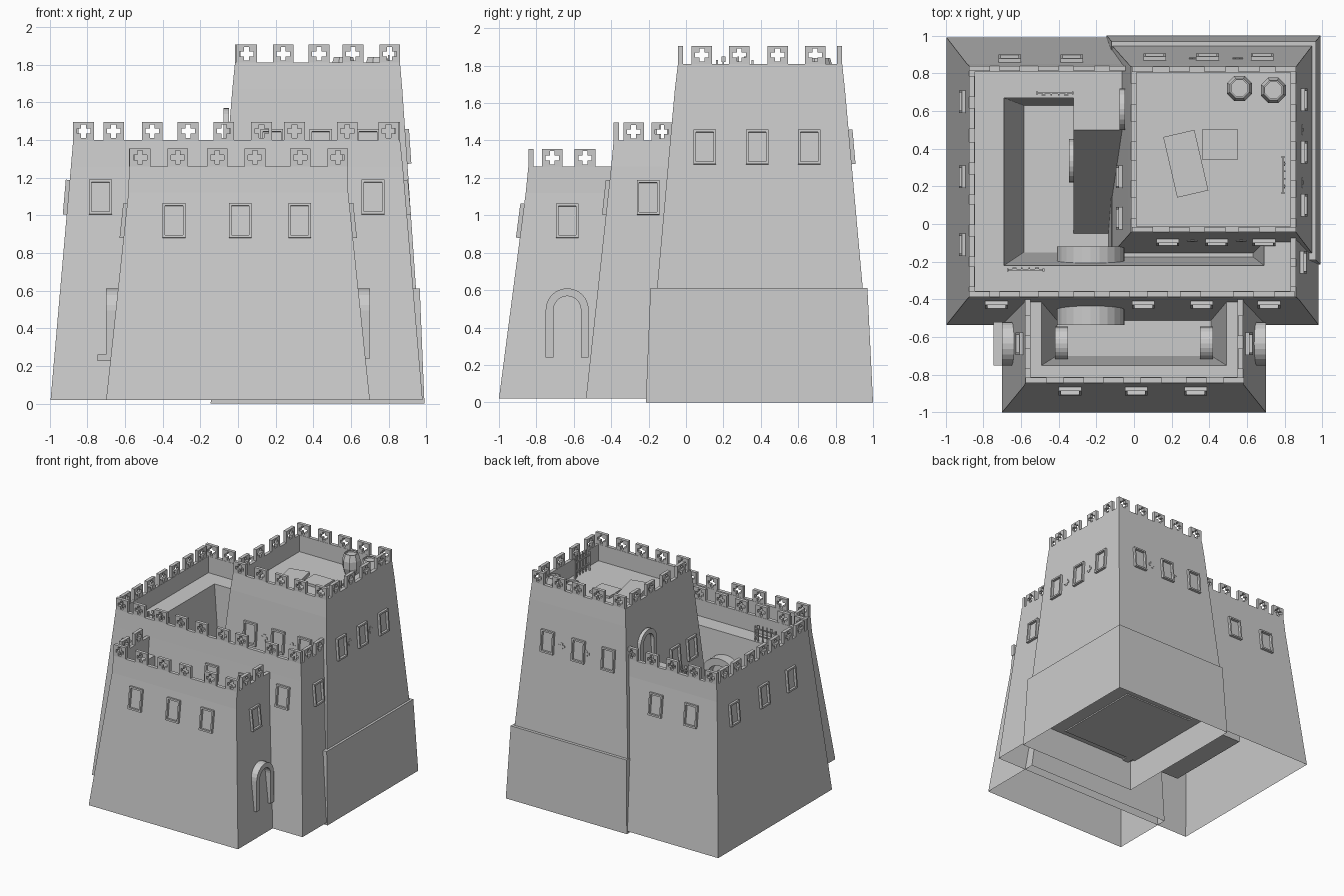
import bpy, bmesh, math
from mathutils import Matrix, Vector

if "Cube" in bpy.data.objects:
    bpy.data.objects.remove(bpy.data.objects["Cube"])


def link(name, mesh, mat=None):
    ob = bpy.data.objects.new(name, mesh)
    bpy.context.collection.objects.link(ob)
    if mat is not None:
        ob.matrix_world = mat
    return ob


def loft(name, rings, cap=True, cap_start=False):
    """Skin a stack of equal-length point rings."""
    bm = bmesh.new()
    vs = [[bm.verts.new(p) for p in r] for r in rings]
    n = len(rings[0])
    for a, b in zip(vs, vs[1:]):
        for i in range(n):
            j = (i + 1) % n
            bm.faces.new((a[i], a[j], b[j], b[i]))
    if cap:
        bm.faces.new(vs[-1])
    if cap_start:
        bm.faces.new(vs[0][::-1])
    me = bpy.data.meshes.new(name)
    bm.to_mesh(me)
    bm.free()
    return link(name, me)


def rect(z, x0, x1, y0, y1):
    return [(x0, y0, z), (x1, y0, z), (x1, y1, z), (x0, y1, z)]


def box(name, x0, x1, y0, y1, z0, z1):
    return loft(name, [rect(z0, x0, x1, y0, y1), rect(z1, x0, x1, y0, y1)], True, True)


def plate(name, outlines, depth):
    """Flat outline (inner outlines become holes) extruded along local z."""
    cu = bpy.data.curves.new(name, 'CURVE')
    cu.dimensions, cu.fill_mode, cu.extrude = '2D', 'BOTH', depth / 2
    for pts in outlines:
        sp = cu.splines.new('POLY')
        sp.points.add(len(pts) - 1)
        for p, (x, y) in zip(sp.points, pts):
            p.co = (x, y, 0, 1)
        sp.use_cyclic_u = True
    ob = link(name, cu)
    dg = bpy.context.evaluated_depsgraph_get()
    me = bpy.data.meshes.new_from_object(ob.evaluated_get(dg))
    bpy.data.objects.remove(ob)
    me.shade_flat()
    return me


def quad(w, h, cy=0):
    return [(-w/2, cy-h/2), (w/2, cy-h/2), (w/2, cy+h/2), (-w/2, cy+h/2)]


def cross(r, t, cy=0):
    return [(x, y + cy) for x, y in ((-t, -r), (t, -r), (t, -t), (r, -t), (r, t), (t, t),
                                     (t, r), (-t, r), (-t, t), (-r, t), (-r, -t), (-t, -t))]


# side: horizontal axis, outward normal, index into (x0, x1, y0, y1)
SIDES = {'front': ((1, 0, 0), (0, -1, 0), 2), 'right': ((0, 1, 0), (1, 0, 0), 1),
         'back': ((-1, 0, 0), (0, 1, 0), 3), 'left': ((0, -1, 0), (-1, 0, 0), 0)}


def place(name, mesh, side, u, wall, z, out=0.0, slope=0.0):
    """Put a plate on a wall: u along the wall, wall = plane coordinate."""
    ux, n, _ = SIDES[side]
    ux, n = Vector(ux), Vector(n)
    up = (Vector((0, 0, 1)) - n * slope).normalized()
    nn = ux.cross(up)
    pos = Vector((0, wall, z)) if n.y else Vector((wall, 0, z))
    pos += Vector((abs(ux.x), abs(ux.y), 0)) * u + nn * out
    m = Matrix((ux, up, nn)).transposed().to_4x4()
    m.translation = pos
    return link(name, mesh, m)


def on_wall(name, mesh, body, side, us, z, out):
    (z0, *r0), (z1, *r1) = body
    i = SIDES[side][2]
    a, b = r0[i], r1[i]
    w = a + (b - a) * (z - z0) / (z1 - z0)
    for u in us:
        place(name, mesh, side, u, w, z, out, abs(b - a) / (z1 - z0))


# Tapered bodies: outer wall, parapet, walkway and inner pit (open below)
keep = [(.02, -.995, .98, -.535, .99), (1.26, -.887, .875, -.40, .85)]
gate = [(.02, -.70, .70, -1, -.45), (1.12, -.582, .585, -.857, -.40)]
tower = [(.61, -.115, .945, -.155, .945), (1.67, -.03, .872, -.06, .85)]
keep_top = (-.875, .86, -.387, .84)
gate_top = (-.578, .58, -.843, -.395)
tower_top = (-.016, .86, -.043, .835)
loft("keep_walls", [rect(*k) for k in keep] + [
    rect(1.40, *keep_top), rect(1.40, -.845, .83, -.357, .81), rect(1.26, -.845, .83, -.357, .81),
    rect(1.26, -.69, .69, -.22, .67), rect(.24, -.585, .60, -.15, .63)])
loft("gatehouse_walls", [rect(*k) for k in gate] + [
    rect(1.26, *gate_top), rect(1.26, -.55, .55, -.813, -.40), rect(1.12, -.55, .55, -.813, -.40),
    rect(1.12, -.49, .49, -.75, -.40), rect(.24, -.41, .41, -.70, -.42)])
loft("tower_walls", [rect(*k) for k in tower] + [
    rect(1.81, *tower_top), rect(1.81, .012, .83, -.013, .805), rect(1.67, .012, .83, -.013, .805)])
loft("tower_plinth", [rect(0, -.145, .99, -.215, 1), rect(.61, -.12, .965, -.19, .97),
                      rect(.61, -.105, .93, -.15, .93)], cap=False)
loft("tower_underside", [rect(.25, -.13, .975, -.2, .98)])

# Crenellation with cross openings
merlon = plate("merlon", [quad(.11, .097, .047), cross(.036, .013, .047)], .028)
keep_x = [-.82, -.66, -.455, -.265, -.075, .125, .30, .58, .80]
gate_x = [-.52, -.32, -.11, .09, .33, .53]
tower_x = [.045, .24, .43, .61, .805]
tower_y = [.085, .285, .49, .69]
rows = [
    (keep_top, 1.40, dict(front=keep_x, back=keep_x[:5], right=[-.28, -.13],
                          left=[-.28, -.12, .05, .21, .38, .56, .73])),
    (gate_top, 1.26, dict(front=gate_x, left=[-.715, -.54], right=[-.715, -.54])),
    (tower_top, 1.81, dict(front=tower_x, back=tower_x, left=tower_y, right=tower_y))]
for top, z, sides in rows:
    for side, us in sides.items():
        for u in us:
            place("merlon", merlon, side, u, top[SIDES[side][2]], z, -.014)

# Window frames and small cross loopholes
frame = plate("window_frame", [quad(.12, .185), quad(.094, .157)], .032)
loop = plate("cross_loophole", [cross(.028, .01)], .006)
for body, z, sides in (
        (keep, 1.095, dict(front=[-.73, .05, .36, .717], right=[-.203], left=[.65, .25, -.11], back=[-.66, -.33])),
        (gate, .97, dict(front=[-.34, .012, .327], left=[-.635], right=[-.635])),
        (tower, 1.365, dict(front=[.18, .44, .69], right=[.1, .38, .66], back=[.11, .39, .68])),
        (tower, 1.19, dict(left=[.25, .03]))):
    for side, us in sides.items():
        on_wall("window_frame", frame, body, side, us, z, .005)
for side, us in dict(right=[.22, .50], front=[.31, .57], back=[.32, .55]).items():
    on_wall("cross_loophole", loop, tower, side, us, 1.36, .001)


# Door arches
def arch(name, side, u, wall, z, w, h, t, depth):
    pts = []
    for r, ks in ((w/2, range(13)), (w/2 - t, range(12, -1, -1))):
        arc = [(r * math.cos(math.pi * k / 12), h - w/2 + r * math.sin(math.pi * k / 12)) for k in ks]
        s = 1 if ks[0] == 0 else -1
        pts += [(s * r, 0)] + arc + [(-s * r, 0)]
    place(name, plate(name, [pts], depth), side, u, wall, z, -depth/2)


arch("gate_door_left", 'left', -.635, -.70, .24, .23, .37, .042, .10)
arch("gate_door_right", 'right', -.635, .70, .24, .23, .37, .042, .10)
box("gate_door_step", -.745, -.66, -.75, -.52, .225, .26)
arch("gate_inner_arch_left", 'right', -.635, -.35, .24, .18, .34, .035, .07)
arch("gate_inner_arch_right", 'left', -.635, .35, .24, .18, .34, .035, .07)
arch("courtyard_arch", 'back', -.23, -.12, .24, .36, .84, .06, .10)
arch("gatehouse_arch", 'front', -.23, -.535, .24, .36, .70, .06, .11)
arch("tower_door_arch", 'left', .61, -.078, 1.26, .22, .31, .04, .03)
arch("ramp_arch", 'left', .335, -.345, .24, .23, .38, .042, .04)

# Steep ramp from the courtyard to the walkway
prof = [(-.05, .24), (.50, 1.26), (.70, 1.26), (.70, .24)]
loft("courtyard_ramp", [[(x, y, z) for y, z in prof] for x in (-.32, -.05)], True, True)


# Barrels, tables and weapon racks
def barrel(x, y, z):
    rings = [[(x + r * math.cos(math.pi * (k + .5) / 4), y + r * math.sin(math.pi * (k + .5) / 4), z + h)
              for k in range(8)] for r, h in ((.055, 0), (.072, .055), (.072, .115), (.055, .17), (.047, .17), (.047, .155))]
    loft("barrel", rings)


barrel(.56, .72, 1.67)
barrel(.74, .71, 1.67)
box("square_crate", .365, .55, .34, .505, 1.67, 1.69)
table = box("long_table", -.085, .085, -.165, .165, 0, .03)
table.location, table.rotation_euler = (.275, .32, 1.67), (0, 0, math.radians(13))


def rack(x, y, z, turn=0, tall=1.0):
    m = Matrix.Translation((x, y, z)) @ Matrix.Rotation(turn, 4, 'Z') @ Matrix.Diagonal((1, 1, tall, 1))
    parts = [(-.10, -.09, -.008, .008, 0, .16), (.09, .10, -.008, .008, 0, .16),
             (-.10, .10, -.005, .005, .05, .062), (-.10, .10, -.005, .005, .125, .137)]
    parts += [(u - .004, u + .004, -.014, -.006, 0, .18) for u in (-.06, -.02, .02, .06)]
    parts += [(u - .011, u + .011, -.013, -.007, .15, .18) for u in (-.06, .06)]
    for p in parts:
        box("weapon_rack", *p).matrix_world = m


rack(-.42, .695, 1.26, 0, .76)
rack(-.575, -.245, 1.26, math.pi, .76)
rack(.79, .26, 1.67, math.pi / 2)
